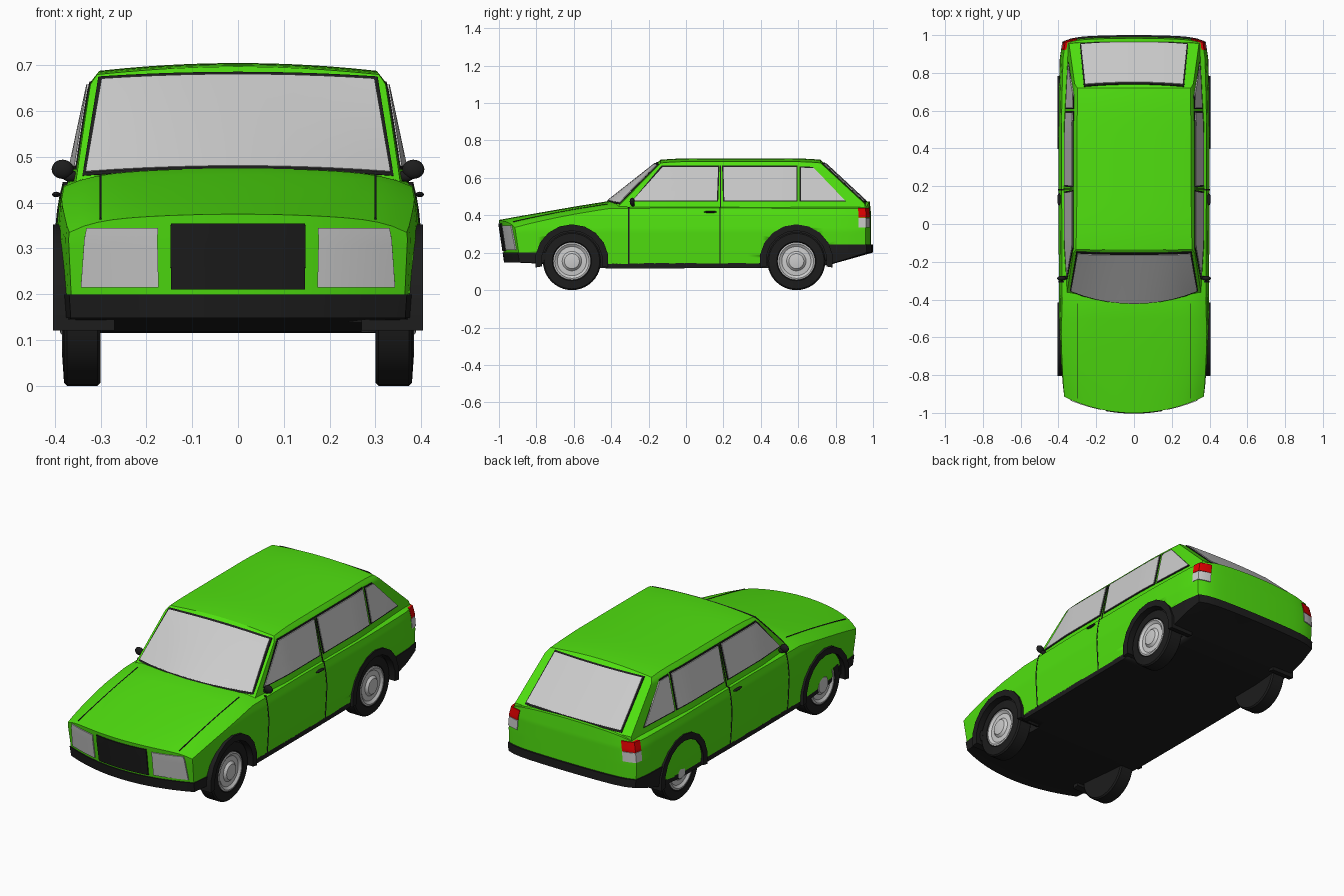
import bpy, bmesh, math
from mathutils import Vector, Matrix

if "Cube" in bpy.data.objects:
    bpy.data.objects.remove(bpy.data.objects["Cube"])


def material(name, rgb):
    m = bpy.data.materials.new(name)
    m.diffuse_color = (*rgb, 1)
    m.use_nodes = True
    m.node_tree.nodes["Principled BSDF"].inputs["Base Color"].default_value = m.diffuse_color
    return m


GREEN = material("paint", (0.08, 0.75, 0.005))
BLACK = material("black_plastic", (0.012, 0.012, 0.012))
RED = material("red_lens", (0.75, 0.0, 0.0))


def finish(name, bm, mat=None):
    bmesh.ops.recalc_face_normals(bm, faces=bm.faces)
    me = bpy.data.meshes.new(name)
    bm.to_mesh(me)
    bm.free()
    ob = bpy.data.objects.new(name, me)
    bpy.context.collection.objects.link(ob)
    if mat:
        me.materials.append(mat)
    bpy.ops.object.select_all(action='DESELECT')
    ob.select_set(True)
    bpy.context.view_layer.objects.active = ob
    bpy.ops.object.shade_smooth_by_angle(angle=math.radians(32))
    return ob


def lin(x, pts):
    if x <= pts[0][0]:
        return pts[0][1]
    for (a, p), (b, q) in zip(pts, pts[1:]):
        if x <= b:
            return p + (q - p) * (x - a) / (b - a)
    return pts[-1][1]


def mix(a, b, t):
    return a + (b - a) * t


def solid(name, fn, mat=None, cuts=9):
    """Gridded cube whose 0..1 coordinates are bent by fn."""
    bm = bmesh.new()
    bmesh.ops.create_cube(bm, size=1)
    if cuts:
        bmesh.ops.subdivide_edges(bm, edges=bm.edges[:], cuts=cuts, use_grid_fill=True)
    for v in bm.verts:
        v.co = fn(*(c + 0.5 for c in v.co))
    return finish(name, bm, mat)


# Lower body skin: u = share of half width, y = station, z = height
def skin(u, y, z):
    w = lin(y, [(-1, .37), (-.9, .378), (-.6, .395), (0, .40), (.6, .40), (.9, .392), (1, .378)])
    w *= lin(z, [(.12, .97), (.2, .985), (.32, 1), (.40, .98), (.45, .95), (.48, .92)])
    f = min(1, max(0, (-y - .5) / .5)) ** 2
    r = min(1, max(0, (y - .5) / .5)) ** 2
    a = min(abs(u), 1.02)
    dy = f * (.08 * a ** 2 + .15 * (.37 - z)) - r * (.012 * a ** 2 + .02 * a ** 8 + .1 * max(0, z - .4))
    return Vector((u * w, y + dy, z))


def top(u, y):
    z = lin(y, [(-1, .375), (-.9, .393), (-.6, .446), (-.42, .475), (0, .48), (1, .475)])
    return z - .018 * u * u - .022 * abs(u) ** 8


def floor(u, y):
    return lin(y, [(-1, .15), (-.75, .14), (-.45, .115), (.7, .12), (1, .205)])


def block(name, us, ys, zlo, zhi, mat=None, cuts=9):
    def fn(a, b, c):
        u, y = mix(*us, a), mix(*ys, b)
        lo = zlo(u, y) if callable(zlo) else zlo
        hi = zhi(u, y) if callable(zhi) else zhi
        return skin(u, y, mix(lo, hi, c))
    return solid(name, fn, mat, cuts)


body = block("body", (-1, 1), (-1, .99), lambda u, y: floor(u, y) + .025, top, GREEN, 23)
under = block("underbody", (-1, 1), (-.985, .98), floor, lambda u, y: floor(u, y) + .028, BLACK, 15)
block("front_bumper", (-1.012, 1.012), (-1.006, -.785), .148, .2, BLACK, 15)
block("rear_bumper", (-1.012, 1.012), (.77, 1.0), lambda u, y: floor(u, y) - .004, .245, BLACK, 15)
block("grille", (-.4, .4), (-1.006, -.97), .21, .355, BLACK)


# Cabin skin
def cabin_w(y, z):
    return lin(z, [(.44, .372), (.66, .325), (.688, .303)]) * \
        lin(y, [(-.45, .94), (-.1, 1), (.5, 1), (1, .93)])


def y_front(u, z):
    return -.43 + 1.27 * (z - .465) + (.085 - .3 * (z - .47)) * u * u


def y_rear(u, z):
    return .975 - 1.08 * max(0, z - .46) - .018 * u * u


def cabin(a, b, c):
    u = 2 * a - 1
    z = mix(.44, .705 - .017 * u * u - .008 * abs(2 * b - 1) ** 6, c)
    y = mix(y_front(u, z), y_rear(u, z), b)
    return Vector((u * cabin_w(y, z), y, z))


solid("cabin", cabin, GREEN, 21)


# Glass panes: quad corners (bottom left, bottom right, top right, top left)
def pane(name, quad, surf):
    q = [Vector(p) for p in quad]
    mid = sum(q, Vector((0, 0))) / 4
    for part, grow, off, mat in (("trim", .007, .003, BLACK), ("glass", 0, .006, None)):
        k = [p + Vector((math.copysign(grow, (p - mid).x), math.copysign(grow, (p - mid).y))) for p in q]

        def fn(a, b, c):
            p = mix(mix(k[0], k[1], a), mix(k[3], k[2], a), b)
            return surf(p.x, p.y, mix(-.006, off, c))
        solid(name + "_" + part, fn, mat)


def windscreen(x, z, d):
    z += .012 * (1 - (x / .33) ** 2)
    return Vector((x, y_front(x / .345, z) - d, z + d * .7))


def tailgate(x, z, d):
    return Vector((x, y_rear(x / .34, z) + d, z + d * .8))


pane("windscreen", [(-.333, .465), (.333, .465), (.298, .665), (-.298, .665)], windscreen)
pane("rear_window", [(-.28, .475), (.28, .475), (.258, .672), (-.258, .672)], tailgate)
SIDES = [("front", [(-.285, .48), (.165, .48), (.172, .658), (-.125, .658)]),
         ("middle", [(.205, .48), (.59, .48), (.59, .658), (.2, .658)]),
         ("rear", [(.615, .48), (.85, .48), (.685, .652), (.615, .655)])]


# Wheels: lathe profiles (x, radius) about the axle
def lathe(name, prof, centre, s, mat=None, steps=40):
    bm = bmesh.new()
    vs = [bm.verts.new((x, 0, r)) for x, r in prof]
    es = [bm.edges.new(p) for p in zip(vs, vs[1:])]
    bmesh.ops.spin(bm, geom=vs + es, cent=(0, 0, 0), axis=(1, 0, 0), angle=math.tau, steps=steps)
    bmesh.ops.remove_doubles(bm, verts=bm.verts, dist=1e-5)
    for v in bm.verts:
        v.co = Vector((v.co.x * s, v.co.y, v.co.z)) + Vector(centre)
    return finish(name, bm, mat)


# Arch flare: half ring extruded sideways
def arch(name, y0, s):
    def fn(a, b, c):
        t = math.radians(mix(-10, 190, b))
        r = mix(.163, .197, c)
        return Vector((s * mix(.27, .404, a), y0 + r * math.cos(t), .155 + r * math.sin(t)))
    solid(name, fn, BLACK, 9)


def ball(name, loc, size, mat):
    bm = bmesh.new()
    bmesh.ops.create_uvsphere(bm, u_segments=20, v_segments=12, radius=1,
                              matrix=Matrix.Translation(loc) @ Matrix.Diagonal((*size, 1)))
    return finish(name, bm, mat)


for s, side in ((1, "left"), (-1, "right")):
    for label, quad in SIDES:
        pane(f"{side}_{label}_window", quad,
             lambda y, z, d: Vector((s * (cabin_w(y, z) + d), y, z)))
    for label, y0 in (("front", -.61), ("rear", .59)):
        n = f"{side}_{label}"
        cutter = lathe(n + "_well", [(.27, 0), (.27, .185), (.5, .185), (.5, 0)], (0, y0, .155), s, BLACK)
        for ob in (body, under):
            m = ob.modifiers.new("well", 'BOOLEAN')
            m.operation, m.solver, m.object = 'DIFFERENCE', 'EXACT', cutter
            m.material_mode = 'TRANSFER'
            bpy.context.view_layer.objects.active = ob
            bpy.ops.object.modifier_apply(modifier=m.name)
        bpy.data.objects.remove(cutter)
        arch(n + "_arch", y0, s)
        lathe(n + "_tyre", [(.30, 0), (.30, .148), (.307, .155), (.373, .155), (.38, .148),
                            (.383, .105), (.37, .095), (.37, 0)], (0, y0, .155), s, BLACK)
        lathe(n + "_rim", [(.365, 0), (.365, .1), (.382, .1), (.384, .092), (.374, .078), (.376, .052),
                           (.382, .046), (.388, .04), (.391, .02), (.391, 0)], (0, y0, .155), s)
    # Lamps
    def lamp(a, b, c):
        return skin(s * mix(.475, mix(.94, .9, c), a), mix(-1.006, -.97, b), mix(.215, .345, c))
    solid(side + "_headlight", lamp)
    block(side + "_tail_light", (s * .83, s * 1.008), (.95, .996), .388, .44, RED)
    block(side + "_reverse_light", (s * .83, s * 1.008), (.95, .996), .335, .386)
    # Panel seams
    block(side + "_front_door_seam", (s * .98, s * 1.004), (-.309, -.303), .14, .445, BLACK)
    block(side + "_rear_door_seam", (s * .98, s * 1.004), (.178, .184), .14, .445, BLACK)
    solid(side + "_pillar_seam", lambda a, b, c: Vector((
        s * (cabin_w(.186, mix(.445, .665, c)) + mix(-.01, .003, a)), mix(.183, .188, b), mix(.445, .665, c))), BLACK)

    def hood_seam(a, b, c):
        x, y = mix(.298, .302, a), mix(-.97, -.42, b)
        u = x / .375
        p = skin(u, y, top(u, y) + mix(-.008, .002, c))
        return Vector((s * x, p.y, p.z))
    solid(side + "_hood_seam", hood_seam, BLACK, 15)
    # Mirror and door handle
    ball(side + "_mirror", (s * .383, -.288, .473), (.024, .013, .021), BLACK)
    ball(side + "_mirror_stem", (s * .365, -.284, .458), (.02, .01, .012), BLACK)
    ball(side + "_door_handle", (s * .397, .13, .418), (.009, .034, .006), BLACK)
